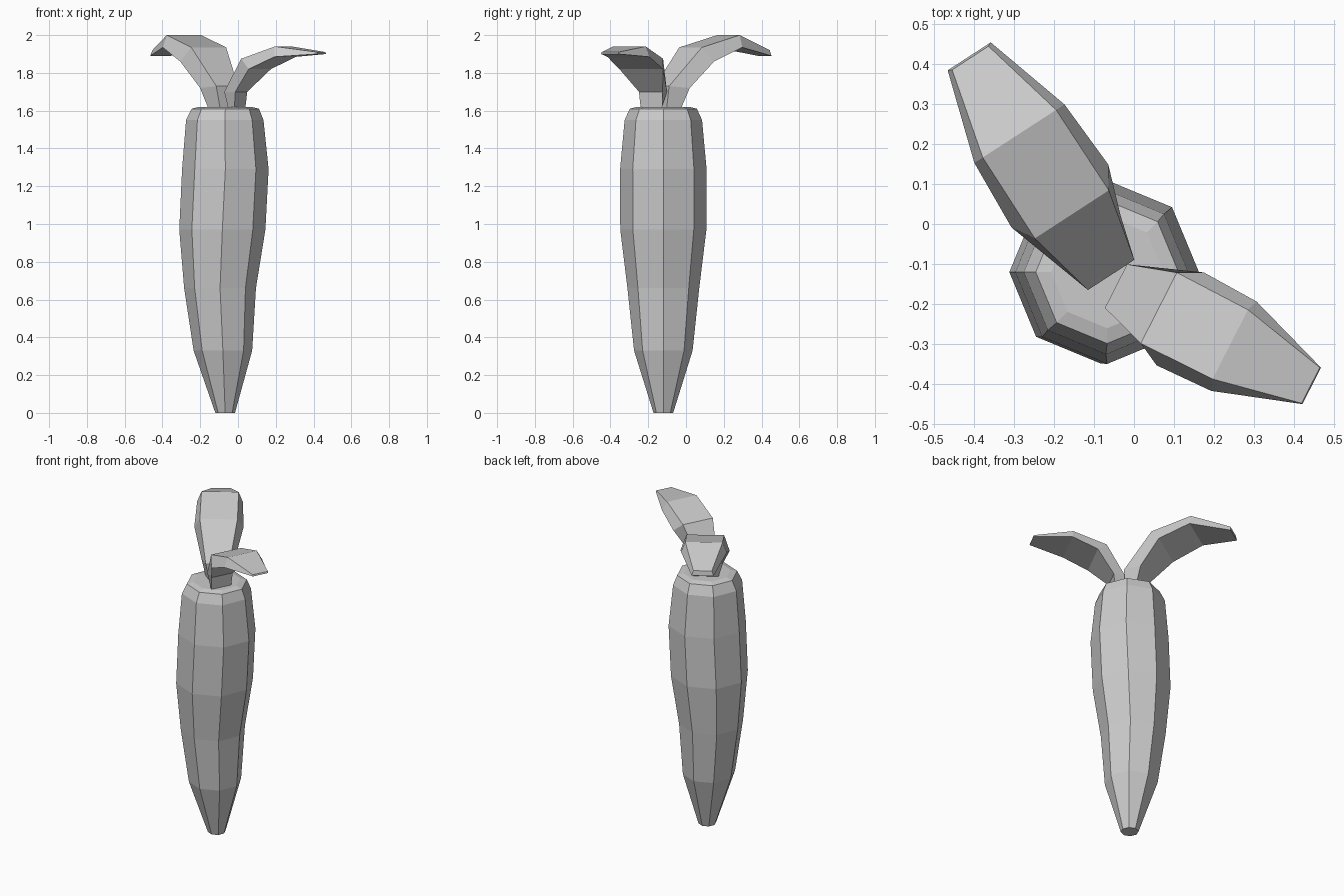
import bpy
import bmesh
from math import cos, sin, radians, tau
from mathutils import Vector

if "Cube" in bpy.data.objects:
    bpy.data.objects.remove(bpy.data.objects["Cube"], do_unlink=True)

# One plain colour for every part
grey = bpy.data.materials.new("plain_grey")
grey.use_nodes = True
colour = (0.6, 0.6, 0.6, 1.0)
grey.diffuse_color = colour
grey.node_tree.nodes["Principled BSDF"].inputs["Base Color"].default_value = colour


def loft(name, rings):
    """Join rings of equal point count into a closed, flat-shaded skin."""
    bm = bmesh.new()
    loops = [[bm.verts.new(point) for point in ring] for ring in rings]
    for lower, upper in zip(loops, loops[1:]):
        count = len(lower)
        for i in range(count):
            j = (i + 1) % count
            bm.faces.new((lower[i], lower[j], upper[j], upper[i]))
    bm.faces.new(list(reversed(loops[0])))
    bm.faces.new(loops[-1])
    bmesh.ops.recalc_face_normals(bm, faces=bm.faces[:])
    mesh = bpy.data.meshes.new(name)
    bm.to_mesh(mesh)
    bm.free()
    mesh.materials.append(grey)
    part = bpy.data.objects.new(name, mesh)
    bpy.context.collection.objects.link(part)
    return part


def octagon(centre_x, radius, height):
    centre = Vector((centre_x, -0.12, height))
    return [centre + radius * Vector((cos(tau * i / 8), sin(tau * i / 8), 0))
            for i in range(8)]


def leaf(name, origin, heading, sections):
    """Each section pairs a narrow top edge with a wider rim edge below it.
    An edge is (distance along the leaf, height, half width)."""
    angle = radians(heading)
    along = Vector((cos(angle), sin(angle), 0))
    side = Vector((-sin(angle), cos(angle), 0))
    start = Vector((*origin, 0))

    def edge(distance, height, half):
        middle = start + along * distance + Vector((0, 0, height))
        return middle - side * half, middle + side * half

    rings = []
    for top, rim in sections:
        top_right, top_left = edge(*top)
        rim_right, rim_left = edge(*rim)
        rings.append([top_right, top_left, rim_left, rim_right])
    return loft(name, rings)


# Root: slightly bent, eight-sided, tapering to a blunt tip
root_profile = [
    (-0.068, 0.052, 0), (-0.08, 0.155, 0.33), (-0.095, 0.19, 0.66),
    (-0.083, 0.228, 0.97), (-0.067, 0.229, 1.29), (-0.07, 0.205, 1.55),
    (-0.067, 0.178, 1.61), (-0.067, 0.14, 1.62),
]
loft("root", [octagon(*row) for row in root_profile])

# Tall leaf arching to the back right
leaf("back_leaf", (-0.057, -0.127), 123, [
    ((0, 1.6, 0.043), (0.07, 1.6, 0.068)),
    ((0, 1.73, 0.069), (0.11, 1.72, 0.1)),
    ((0.18, 1.935, 0.11), (0.235, 1.86, 0.144)),
    ((0.42, 2, 0.109), (0.42, 1.935, 0.134)),
    ((0.645, 1.92, 0.054), (0.65, 1.89, 0.064)),
])

# Lower leaf arching to the front left
leaf("front_leaf", (-0.045, -0.155), -27, [
    ((0.01, 1.6, 0.028), (0.06, 1.6, 0.063)),
    ((0, 1.7, 0.061), (0.07, 1.7, 0.07)),
    ((0.12, 1.875, 0.099), (0.18, 1.82, 0.13)),
    ((0.32, 1.94, 0.097), (0.33, 1.885, 0.125)),
    ((0.545, 1.91, 0.05), (0.548, 1.9, 0.051)),
])
